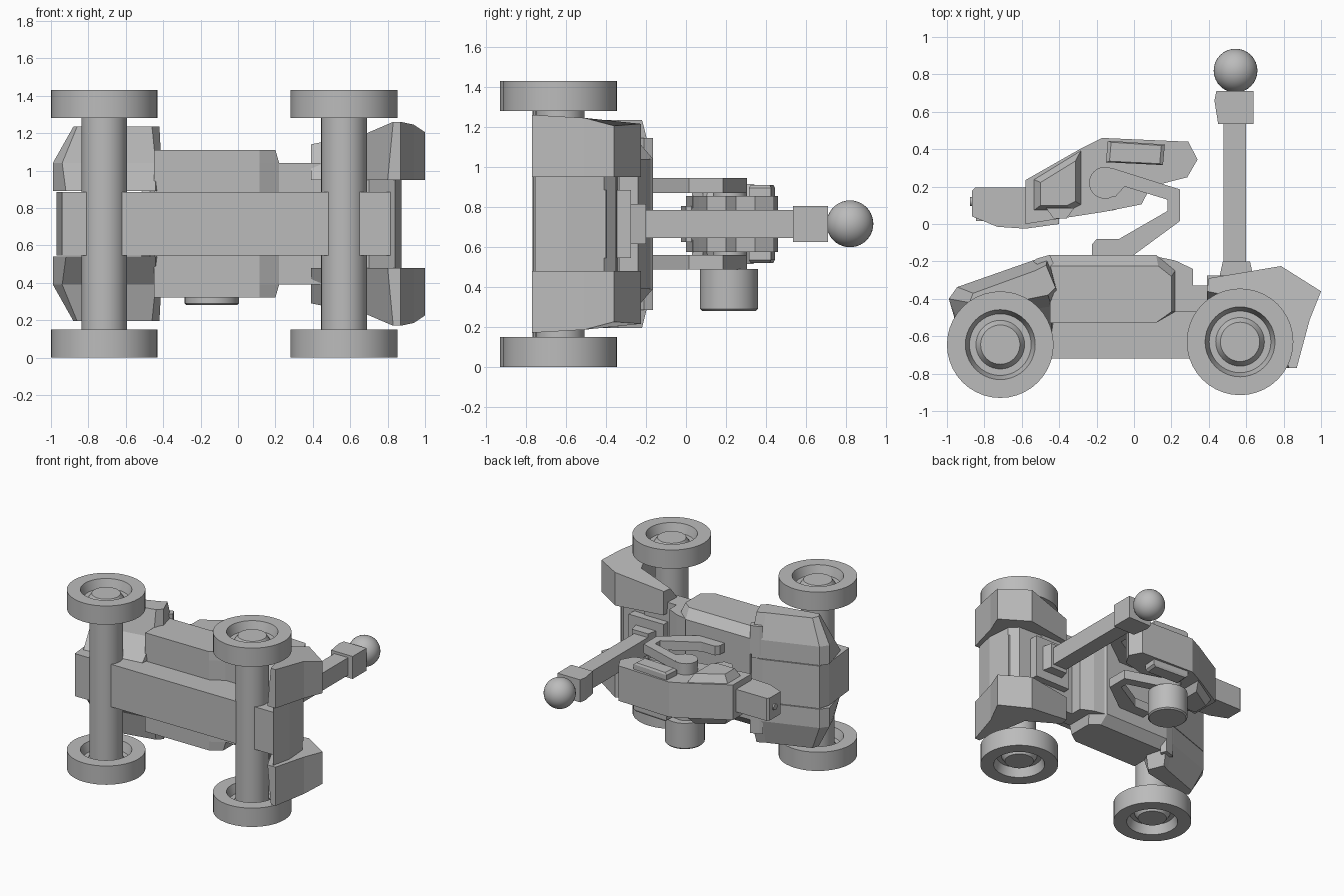
import bpy, bmesh, math
from mathutils import Matrix, Vector

cube = bpy.data.objects.get("Cube")
if cube:
    bpy.data.objects.remove(cube)

MID = 0.715  # centre plane between the two sides

grey = bpy.data.materials.new("plain_grey")
grey.use_nodes = True
grey.diffuse_color = (0.5, 0.5, 0.5, 1)
grey.node_tree.nodes["Principled BSDF"].inputs["Base Color"].default_value = (0.5, 0.5, 0.5, 1)


def finish(name, bm, smooth=False):
    bmesh.ops.recalc_face_normals(bm, faces=bm.faces)
    me = bpy.data.meshes.new(name)
    bm.to_mesh(me)
    bm.free()
    me.materials.append(grey)
    ob = bpy.data.objects.new(name, me)
    bpy.context.collection.objects.link(ob)
    if smooth:
        bpy.ops.object.select_all(action='DESELECT')
        ob.select_set(True)
        bpy.context.view_layer.objects.active = ob
        bpy.ops.object.shade_smooth_by_angle(angle=math.radians(25))
    return ob


def loft(name, rings, smooth=False):
    """Bridge rings of 3D points and cap both ends."""
    bm = bmesh.new()
    vs = [[bm.verts.new(p) for p in ring] for ring in rings]
    n = len(vs[0])
    for a, b in zip(vs, vs[1:]):
        for i in range(n):
            j = (i + 1) % n
            bm.faces.new((a[i], a[j], b[j], b[i]))
    bm.faces.new(vs[0])
    bm.faces.new(vs[-1])
    return finish(name, bm, smooth)


def flat(pts, dz, s=1):
    return [(x, y, MID + s * dz) for x, y in pts]


def prism(name, pts, d0, d1, s=1):
    return loft(name, [flat(pts, d0, s), flat(pts, d1, s)])


def box(name, x0, x1, y0, y1, d0, d1, s=1):
    return prism(name, [(x0, y0), (x1, y0), (x1, y1), (x0, y1)], d0, d1, s)


def turned(name, cx, cy, profile, n=40):
    """Round part along z from (radius, z) pairs."""
    rings = [[(cx + r * math.cos(k * math.tau / n), cy + r * math.sin(k * math.tau / n), z)
              for k in range(n)] for r, z in profile]
    return loft(name, rings, True)


def inset(pts, f):
    c = sum((Vector(p) for p in pts), Vector((0, 0))) / len(pts)
    return [tuple(c + (Vector(p) - c) * f) for p in pts]


# Wheels with dished hubs, and axles
half = [(0.105, -0.03), (0.13, -0.07), (0.165, -0.07), (0.187, 0), (0.285, 0)]
for end, cx, cy in (("front", -0.715, -0.645), ("rear", 0.567, -0.63)):
    for side, z0 in (("lower", 0.0), ("upper", 1.28)):
        w = 0.15
        prof = [(r, z0 - d) for r, d in half] + [(r, z0 + w + d) for r, d in reversed(half)]
        turned(f"{end}_wheel_{side}", cx, cy, prof)
    turned(f"{end}_axle", cx, cy, [(0.122, 0.1), (0.122, 1.33)])

# Chassis beam and hood
prism("chassis_beam", [(-0.94, -0.72), (0.84, -0.72), (0.86, -0.4), (0.4, -0.35),
                       (-0.5, -0.35), (-0.95, -0.45)], -0.17, 0.17)
prism("hood_centre", [(-0.94, -0.72), (-0.97, -0.42), (-0.945, -0.337), (-0.54, -0.195),
                      (-0.42, -0.18), (-0.42, -0.6), (-0.7, -0.7)], -0.17, 0.17)

# Main body with chamfered upper edges
side = [(-0.45, -0.53), (0.115, -0.53), (0.2, -0.47), (0.2, -0.28), (0.13, -0.225), (-0.45, -0.225)]
top = [(-0.45, -0.53), (0.115, -0.53), (0.22, -0.47), (0.22, -0.25), (0.118, -0.165), (-0.45, -0.165)]
loft("main_body", [flat(side, -0.395), flat(top, -0.325), flat(top, 0.325), flat(side, 0.395)])
prism("rear_body", [(0.1, -0.47), (0.6, -0.47), (0.6, -0.33), (0.315, -0.33), (0.315, -0.24),
                    (0.22, -0.195), (0.1, -0.17)], -0.325, 0.325)
prism("tail_centre", [(0.4, -0.47), (0.7, -0.55), (0.84, -0.755), (0.875, -0.6), (0.86, -0.41),
                      (0.8, -0.35), (0.4, -0.33)], -0.235, 0.235)

# Fenders, mirrored about the centre plane
f_in = [(-0.99, -0.4), (-0.945, -0.337), (-0.54, -0.195), (-0.46, -0.17), (-0.41, -0.36),
        (-0.44, -0.58), (-0.92, -0.64)]
f_mid = f_in[:5] + [(-0.44, -0.44), (-0.94, -0.52)]
f_out = [(-0.88, -0.42), (-0.86, -0.37), (-0.53, -0.25), (-0.47, -0.22), (-0.42, -0.34),
         (-0.46, -0.38), (-0.86, -0.46)]
r_top = [(0.87, -0.77), (0.94, -0.51), (1.0, -0.36), (0.786, -0.225), (0.4, -0.29)]
r_in = r_top + [(0.39, -0.52), (0.69, -0.55), (0.8, -0.77)]
r_out = r_top + [(0.39, -0.36), (0.69, -0.42), (0.83, -0.77)]
flare = [0.545, 0.53, 0.49, 0.5, 0.425, 0.425, 0.485, 0.545]
for s, tag in ((-1, "lower"), (1, "upper")):
    loft(f"front_fender_{tag}", [flat(f_in, 0.175, s), flat(f_mid, 0.325, s), flat(f_out, 0.52, s)])
    loft(f"rear_fender_{tag}", [flat(r_in, 0.235, s),
                                [(x, y, MID + s * d) for (x, y), d in zip(r_out, flare)]])
    prism(f"fender_tip_{tag}", [(-0.54, -0.2), (-0.52, -0.185), (-0.45, -0.165), (-0.43, -0.21),
                                (-0.47, -0.25)], 0.2, 0.43, s)

# Mast, collar and ball
box("mast_plinth", 0.39, 0.7, -0.36, -0.275, -0.17, 0.17)
prism("mast_base", [(0.455, -0.29), (0.64, -0.29), (0.62, -0.2), (0.475, -0.2)], -0.1, 0.1)
box("mast", 0.478, 0.6, -0.3, 0.56, -0.07, 0.07)
prism("mast_collar", [(0.45, 0.535), (0.64, 0.535), (0.64, 0.71), (0.44, 0.71), (0.43, 0.66)], -0.09, 0.09)
bm = bmesh.new()
bmesh.ops.create_uvsphere(bm, u_segments=32, v_segments=20, radius=0.117,
                          matrix=Matrix.Translation((0.543, 0.82, MID)))
finish("mast_ball", bm, True)

# Turret head and barrel housing
head = [(-0.58, 0.0), (-0.58, 0.235), (-0.29, 0.4), (-0.17, 0.46), (0.29, 0.44), (0.34, 0.345),
        (0.285, 0.25), (0.09, 0.2), (0.04, 0.105), (-0.16, 0.065)]
prism("turret_head", head, -0.14, 0.14)
prism("barrel_housing", [(-0.865, 0.04), (-0.73, -0.015), (-0.58, -0.025), (-0.4, 0.0), (-0.4, 0.195),
                         (-0.85, 0.195), (-0.865, 0.18)], -0.09, 0.09)
box("barrel_sight", -0.845, -0.785, 0.015, 0.06, -0.035, 0.035)
bm = bmesh.new()
bmesh.ops.create_cone(bm, cap_ends=True, segments=16, radius1=0.025, radius2=0.025, depth=0.02,
                      matrix=Matrix.Translation((-0.867, 0.12, MID)) @ Matrix.Rotation(math.pi / 2, 4, 'Y'))
finish("muzzle", bm, True)

# Yoke arms, cheeks and side boxes
arm = [(-0.225, -0.165), (0.0, -0.165), (0.245, 0.015), (0.245, 0.185), (-0.12, 0.3), (-0.2, 0.29),
       (-0.235, 0.22), (-0.19, 0.15), (-0.1, 0.145), (-0.05, 0.2), (0.18, 0.13), (0.18, 0.07),
       (-0.08, -0.08), (-0.2, -0.08), (-0.225, -0.11)]
cheek = [(-0.54, 0.07), (-0.54, 0.24), (-0.28, 0.4), (-0.28, 0.1), (-0.34, 0.07)]
pad = [(-0.15, 0.33), (0.155, 0.315), (0.165, 0.425), (-0.14, 0.445)]
for s, tag in ((-1, "lower"), (1, "upper")):
    prism(f"yoke_arm_{tag}", arm, 0.155, 0.228, s)
    loft(f"cheek_{tag}", [flat(cheek, 0.13, s), flat(inset(cheek, 0.72), 0.2, s)])
    loft(f"side_box_{tag}", [flat(pad, 0.13, s), flat(pad, 0.18, s), flat(inset(pad, 0.88), 0.195, s)])
    prism(f"cheek_bolt_{tag}", [(-0.47, 0.085), (-0.32, 0.085), (-0.36, 0.03), (-0.43, 0.03)], 0.08, 0.19, s)

# Pivot shaft and side drum
turned("pivot_shaft", -0.155, 0.22, [(0.085, MID - 0.23), (0.085, MID + 0.23)])
turned("side_drum", -0.14, 0.215, [(0.135, 0.28), (0.145, 0.29), (0.145, 0.49)])
